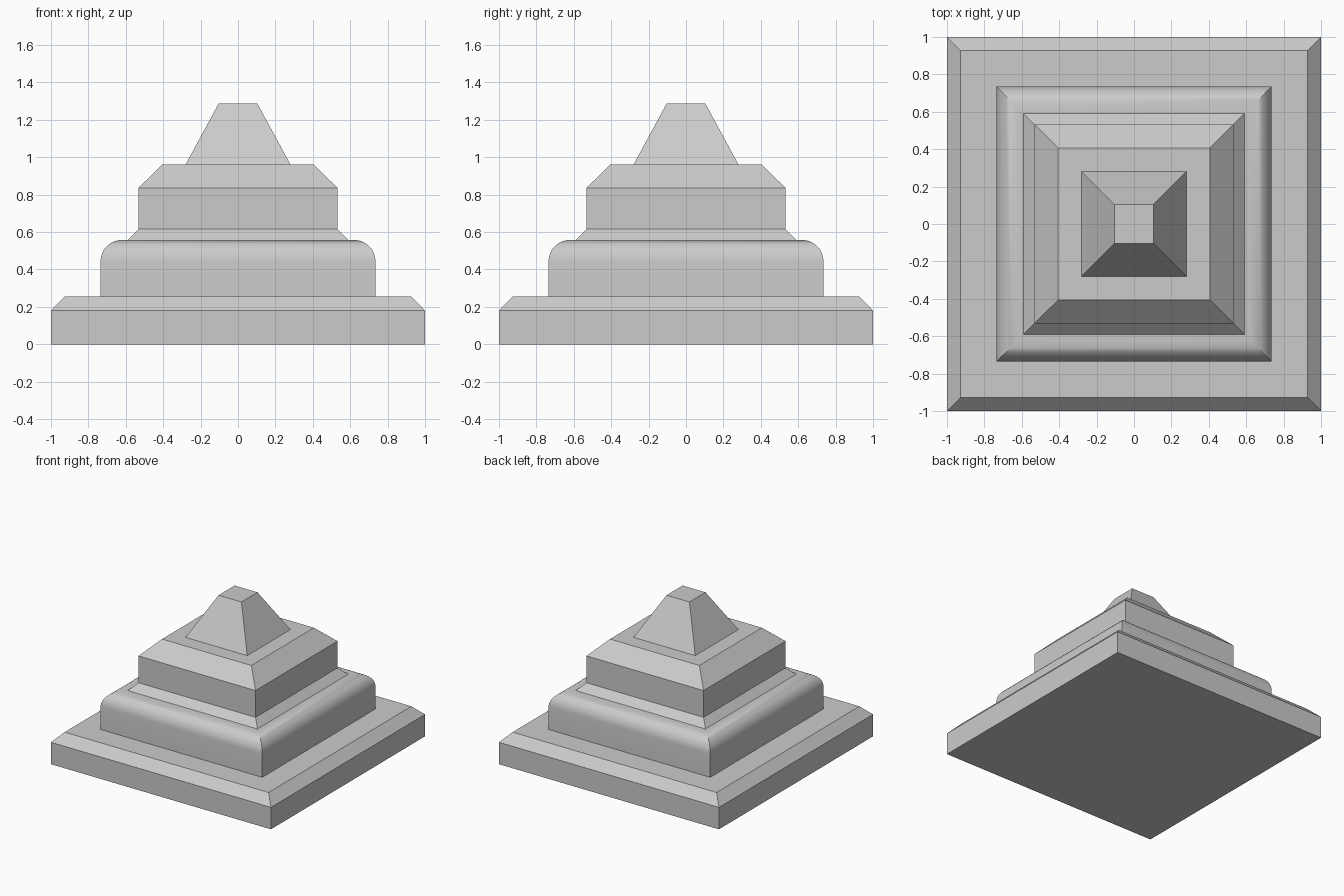
import bpy
import bmesh
import math

if "Cube" in bpy.data.objects:
    bpy.data.objects.remove(bpy.data.objects["Cube"])


def square_tier(name, profile, smooth=False):
    """Closed solid made by stacking square rings of (half width, height)."""
    bm = bmesh.new()
    rings = [[bm.verts.new((sx * h, sy * h, z))
              for sx, sy in ((-1, -1), (1, -1), (1, 1), (-1, 1))]
             for h, z in profile]
    for low, high in zip(rings, rings[1:]):
        for i in range(4):
            j = (i + 1) % 4
            bm.faces.new((low[i], low[j], high[j], high[i]))
    bm.faces.new(rings[0][::-1])
    bm.faces.new(rings[-1])
    mesh = bpy.data.meshes.new(name)
    bm.to_mesh(mesh)
    bm.free()
    obj = bpy.data.objects.new(name, mesh)
    bpy.context.collection.objects.link(obj)
    if smooth:
        bpy.ops.object.select_all(action='DESELECT')
        obj.select_set(True)
        bpy.context.view_layer.objects.active = obj
        bpy.ops.object.shade_smooth_by_angle(angle=math.radians(30))
    return obj


# Chamfered plinth
square_tier("base_plinth", [(1, 0), (1, 0.18), (0.927, 0.255)])

# Rounded second tier
r, half, top, steps = 0.115, 0.735, 0.558, 8
arc = [(half - r + r * math.cos(a), top - r + r * math.sin(a))
       for a in (math.pi / 2 * i / steps for i in range(steps + 1))]
square_tier("rounded_tier", [(half, 0.255)] + arc, smooth=True)

# Upper block with flared foot and chamfered shoulder
square_tier("upper_block", [(0.59, 0.558), (0.532, 0.616),
                            (0.532, 0.836), (0.406, 0.96)])

# Truncated pyramid cap
square_tier("pyramid_cap", [(0.281, 0.96), (0.104, 1.286)])
